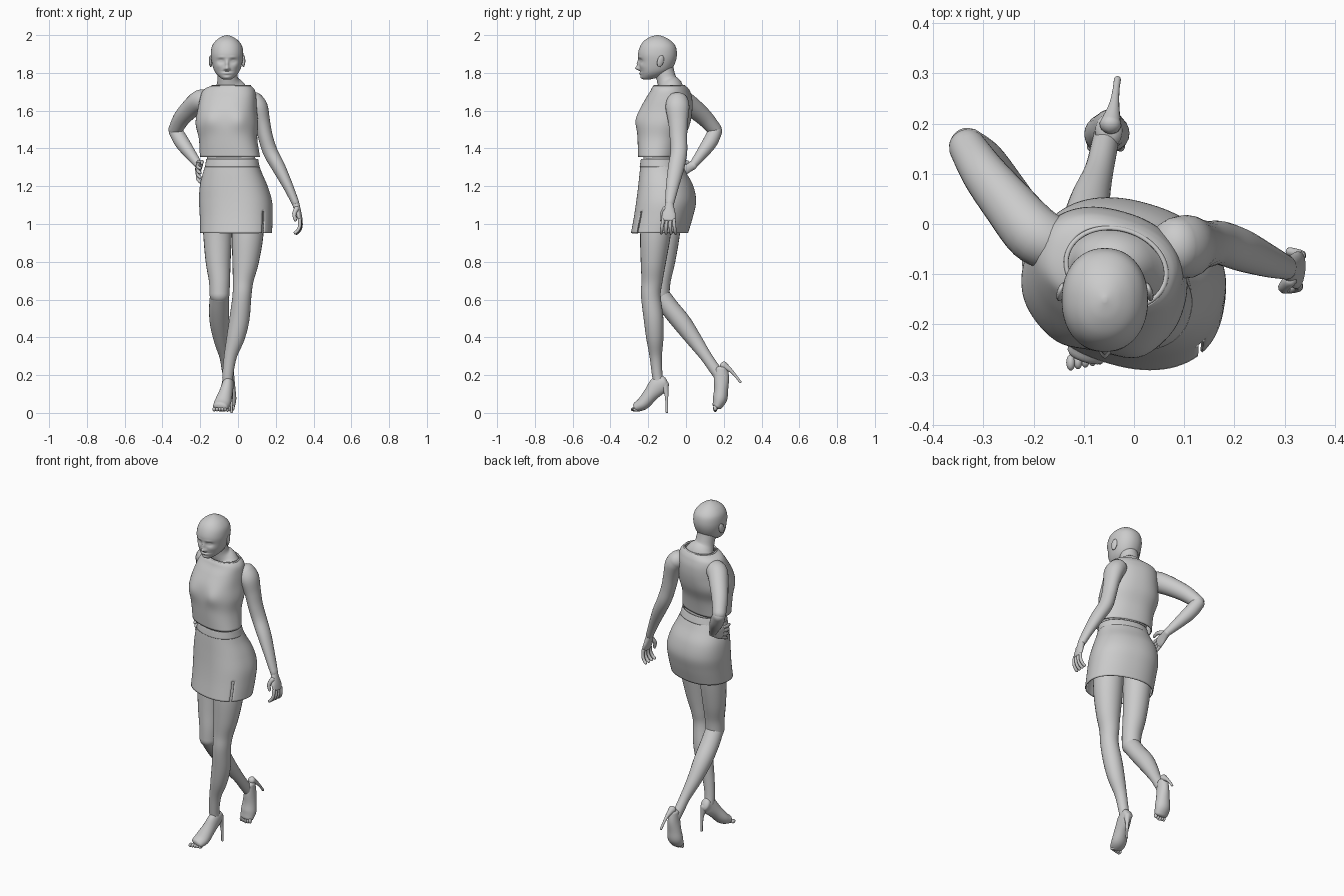
import bpy, bmesh
from math import sin, cos, pi, radians, exp, sqrt
from mathutils import Vector, Matrix


def spline(rows, n):
    """Catmull-Rom interpolation of equally long tuples."""
    out = []
    for i in range(len(rows) - 1):
        p = [rows[max(i - 1, 0)], rows[i], rows[i + 1], rows[min(i + 2, len(rows) - 1)]]
        for k in range(n):
            t = k / n
            out.append([0.5 * (2 * b + (c - a) * t + (2 * a - 5 * b + 4 * c - d) * t * t
                        + (3 * b - a - 3 * c + d) * t ** 3) for a, b, c, d in zip(*p)])
    return out + [list(rows[-1])]


def skin(name, rings, cap=True, thick=0.0):
    """Bridge rings of points into one smooth surface."""
    bm = bmesh.new()
    vs = [[bm.verts.new(p) for p in r] for r in rings]
    n = len(vs[0])
    for a, b in zip(vs, vs[1:]):
        for j in range(n):
            k = (j + 1) % n
            bm.faces.new((a[j], a[k], b[k], b[j]))
    if cap:
        bm.faces.new(vs[0][::-1])
        bm.faces.new(vs[-1])
        bmesh.ops.recalc_face_normals(bm, faces=bm.faces)
    return finish(name, bm, thick)


def finish(name, bm, thick=0.0):
    me = bpy.data.meshes.new(name)
    bm.to_mesh(me)
    bm.free()
    me.shade_smooth()
    ob = bpy.data.objects.new(name, me)
    bpy.context.collection.objects.link(ob)
    if thick:
        m = ob.modifiers.new("cloth", "SOLIDIFY")
        m.thickness, m.offset = thick, -1
    return ob


def loft(name, rows, turn=0, n=6, seg=64, power=2.0, cap=True, thick=0.0):
    """Horizontal oval sections: rows of (z, x0, x1, y0, y1), ovals turned about z."""
    c, s = cos(radians(turn)), sin(radians(turn))
    rings = []
    for z, x0, x1, y0, y1 in spline(rows, n):
        X, Y = (x1 - x0) / 2, (y1 - y0) / 2
        a = sqrt(max((X * X * c * c - Y * Y * s * s) / (c * c - s * s), 1e-6))
        b = sqrt(max((Y * Y * c * c - X * X * s * s) / (c * c - s * s), 1e-6))
        ring = []
        for j in range(seg):
            t = 2 * pi * j / seg
            u = a * abs(cos(t)) ** (2 / power) * (1 if cos(t) > 0 else -1)
            v = b * abs(sin(t)) ** (2 / power) * (1 if sin(t) > 0 else -1)
            ring.append(((x0 + x1) / 2 + u * c - v * s, (y0 + y1) / 2 + u * s + v * c, z))
        rings.append(ring)
    return skin(name, rings, cap, thick)


def tube(name, pts, ref=(1, 0, 0), n=5, seg=24, dome=0.8):
    """Limb along points (x, y, z, r) or (x, y, z, width, depth), with domed ends."""
    rows = spline([tuple(p) if len(p) == 5 else tuple(p) + (p[3],) for p in pts], n)
    P = [Vector(r[:3]) for r in rows]
    rings = []

    def ring(o, t, a, b):
        u = (Vector(ref) - t * t.dot(Vector(ref))).normalized()
        v = t.cross(u)
        rings.append([o + u * a * cos(2 * pi * j / seg) + v * b * sin(2 * pi * j / seg)
                      for j in range(seg)])
    for i, r in enumerate(rows):
        t = (P[min(i + 1, len(P) - 1)] - P[max(i - 1, 0)]).normalized()
        dm = dome * min(r[3], r[4])
        if i == 0:
            for q in (85, 60, 30):
                ring(P[i] - t * dm * sin(radians(q)), t, r[3] * cos(radians(q)), r[4] * cos(radians(q)))
        ring(P[i], t, r[3], r[4])
        if i == len(rows) - 1:
            for q in (30, 60, 85):
                ring(P[i] + t * dm * sin(radians(q)), t, r[3] * cos(radians(q)), r[4] * cos(radians(q)))
    return skin(name, rings)


def ball(name, loc, size, turn=(0, 0, 0)):
    bm = bmesh.new()
    m = Matrix.LocRotScale(Vector(loc), None, None)
    for k, ax in enumerate("XYZ"):
        m = m @ Matrix.Rotation(radians(turn[k]), 4, ax)
    bmesh.ops.create_uvsphere(bm, u_segments=20, v_segments=12, radius=1,
                              matrix=m @ Matrix.Diagonal((*size, 1)))
    return finish(name, bm)


def bump(ob, marks, ymax):
    """Push front-facing vertices forward by soft spots (x, z, width, height, amount)."""
    for v in ob.data.vertices:
        if v.co.y < ymax:
            x, z = v.co.x, v.co.z
            v.co.y -= sum(a * exp(-((x - mx) / sx) ** 2 - ((z - mz) / sz) ** 2)
                          for mx, mz, sx, sz, a in marks)


def hand(side, wrist, d, n, thumb, curl):
    """Palm, four curled fingers and a thumb; d points along the hand, n out of the palm."""
    o, d, n = Vector(wrist), Vector(d).normalized(), Vector(n)
    n = (n - d * n.dot(d)).normalized()
    w = d.cross(n)
    palm = [(*(o + d * q), a, b) for q, a, b in
            ((-.01, .021, .019), (.025, .029, .017), (.055, .037, .015), (.08, .036, .012))]
    tube(side + "_palm", palm, w)
    for i in range(4):
        p = o + d * .08 + w * (i - 1.5) * .019
        pts, ang = [(*p, .0095)], curl * .6
        for step in (.034, .026, .02):
            p = p + (d * cos(ang) + n * sin(ang) + w * (i - 1.5) * .08) * step
            pts.append((*p, .0095 - .05 * (.04 - step)))
            ang += curl
        tube(f"{side}_finger_{i + 1}", pts, w, 3, 10)
    b = o + d * .02 + w * thumb * .022
    q = (d * .7 + w * thumb * .45 + n * .55).normalized()
    tube(side + "_thumb", [(*b, .014), (*(b + q * .035), .011), (*(b + q * .04 + d * .03), .008)], n, 3, 10)


# Head with a modelled face
CX = -.058
head = loft("head", [
    (1.765, -.078, -.038, -.225, -.19), (1.775, -.094, -.022, -.236, -.15),
    (1.795, -.115, -.001, -.241, -.105), (1.82, -.129, .013, -.245, -.075),
    (1.86, -.14, .024, -.249, -.055), (1.9, -.144, .028, -.254, -.048),
    (1.94, -.138, .022, -.243, -.055), (1.97, -.118, .002, -.222, -.08),
    (1.99, -.09, -.026, -.19, -.113), (2.0, -.062, -.054, -.156, -.146)], n=8, seg=96, power=2.15)
face = [(CX, 1.824, .011, .011, .02), (CX, 1.848, .008, .02, .013), (CX, 1.797, .02, .006, .007),
        (CX, 1.808, .03, .004, -.003), (CX, 1.776, .02, .01, .005)]
for k in (-1, 1):
    face += [(CX + k * .033, 1.863, .017, .011, -.011), (CX + k * .033, 1.862, .011, .005, .006),
             (CX + k * .03, 1.883, .02, .005, .003), (CX + k * .045, 1.835, .018, .015, .004),
             (CX + k * .011, 1.821, .006, .006, .006)]
    ball("ear", (CX + k * .087, -.135, 1.862), (.008, .018, .032), (-15, 0, k * 20))
bump(head, face, -.17)
tube("neck", [(-.04, -.085, 1.68, .115, .085), (-.045, -.083, 1.722, .085, .068), (-.053, -.1, 1.757, .058, .053),
              (-.057, -.112, 1.8, .053, .051), (-.058, -.12, 1.84, .055, .052)], seg=40)

# Sleeveless top, with the bare waist showing under its hem
top = loft("sleeveless_top", [
    (1.355, -.2, .115, -.25, -.03), (1.45, -.205, .1, -.253, -.012), (1.53, -.222, .104, -.254, .018),
    (1.6, -.212, .098, -.242, .03), (1.66, -.2, .095, -.213, .03), (1.7, -.188, .09, -.188, .02),
    (1.72, -.168, .08, -.178, .008), (1.732, -.137, .066, -.17, -.006)],
    -16, seg=72, power=2.3, cap=False, thick=.006)
bump(top, [(-.15, 1.55, .05, .05, .012), (.01, 1.55, .05, .05, .014)], -.13)
loft("neckline_band", [(1.728, -.14, .069, -.173, -.003), (1.735, -.139, .068, -.171, -.005),
                       (1.735, -.131, .06, -.164, -.012), (1.726, -.131, .06, -.164, -.012)], -16, 2, cap=False)
loft("waist", [(1.28, -.165, .105, -.225, -.03), (1.36, -.165, .09, -.225, -.035),
               (1.46, -.18, .085, -.23, -.03)], -15)

# Short skirt with waistband and front slit
skirt = loft("skirt", [
    (.952, -.198, .178, -.288, .008), (1.04, -.2, .181, -.272, .034), (1.12, -.204, .178, -.26, .05),
    (1.2, -.2, .155, -.25, .036), (1.27, -.184, .125, -.243, 0), (1.32, -.168, .107, -.238, -.024)],
    -16, seg=80, power=2.25, cap=False)
bm = bmesh.new()
bm.from_mesh(skirt.data)
slit = min((f for f in bm.faces if f.calc_center_median().z < .97 and f.calc_center_median().y < -.15),
           key=lambda f: abs(f.calc_center_median().x - .128)).calc_center_median()
col = [f for f in bm.faces if f.calc_center_median().z < 1.07 and f.calc_center_median().y < -.15
       and abs(f.calc_center_median().x - slit.x) < .007]
bmesh.ops.delete(bm, geom=col, context="FACES")
bm.to_mesh(skirt.data)
bm.free()
m = skirt.modifiers.new("cloth", "SOLIDIFY")
m.thickness, m.offset = .006, -1
loft("waistband", [(1.303, -.174, .113, -.243, -.015), (1.325, -.17, .109, -.24, -.022),
                   (1.343, -.167, .106, -.237, -.028)], -16, 3, power=2.2, cap=False, thick=.008)

# Legs: left one standing, right one trailing with a bent knee
tube("left_leg", [(.055, -.15, 1.06, .085), (.05, -.163, .93, .083, .08), (.04, -.173, .8, .07, .067),
                  (.027, -.18, .7, .055, .056), (.021, -.186, .62, .05, .052), (.008, -.172, .5, .053, .052),
                  (-.012, -.165, .4, .048, .046), (-.04, -.16, .3, .034, .033), (-.054, -.152, .2, .029, .028),
                  (-.054, -.142, .15, .028, .03)])
tube("right_thigh", [(-.11, -.1, 1.06, .08), (-.108, -.108, .93, .075, .073), (-.105, -.122, .8, .066, .064),
                     (-.098, -.136, .7, .056, .055), (-.098, -.14, .62, .052, .052)])
tube("right_calf", [(-.098, -.138, .625, .05), (-.1, -.085, .555, .053, .05), (-.098, -.02, .475, .051, .05),
                    (-.088, .045, .385, .04, .041), (-.07, .105, .3, .029, .031), (-.06, .15, .235, .027, .03),
                    (-.055, .175, .2, .026, .03)])

# High-heeled open-toe shoes
tube("left_shoe", [(-.05, -.112, .165, .027, .036), (-.054, -.145, .145, .031, .05), (-.066, -.185, .1, .037, .04),
                   (-.082, -.225, .052, .044, .035), (-.094, -.26, .032, .04, .027)], dome=.5)
tube("left_heel", [(-.046, -.112, .15, .022), (-.038, -.104, .1, .011), (-.035, -.102, .05, .007),
                   (-.034, -.101, .004, .007)], seg=14)
tube("right_shoe", [(-.05, .186, .235, .027, .034), (-.05, .188, .185, .031, .04), (-.052, .186, .125, .039, .037),
                    (-.054, .18, .075, .045, .038), (-.056, .165, .036, .04, .026)], dome=.5)
tube("right_heel", [(-.047, .198, .252, .022), (-.04, .235, .226, .011), (-.036, .265, .193, .007),
                    (-.033, .288, .163, .007)], seg=14)
for i in range(5):
    k = (i - 2) * .0145
    ball("left_toe", (-.097 + k, -.276 + .003 * i, .019), (.009, .016, .011))
    ball("right_toe", (-.056 + k, .155, .021 + .003 * abs(i - 2)), (.009, .011, .016))

# Arms: right hand on the hip, left arm hanging out to the side
tube("right_upper_arm", [(-.16, -.04, 1.655, .055), (-.2, -.018, 1.652, .058), (-.25, .04, 1.612, .052),
                         (-.298, .1, 1.56, .045), (-.333, .155, 1.497, .037)], (0, 0, 1))
tube("right_forearm", [(-.333, .157, 1.495, .036), (-.295, .125, 1.43, .039), (-.24, .07, 1.355, .028),
                       (-.208, .037, 1.312, .021)], (0, 0, 1))
tube("left_arm", [(.08, -.045, 1.652, .052, .058), (.106, -.045, 1.615, .053, .063), (.128, -.042, 1.54, .042, .052),
                  (.146, -.04, 1.46, .039, .046), (.172, -.038, 1.38, .039, .044), (.215, -.052, 1.3, .036, .043),
                  (.265, -.072, 1.2, .027, .034), (.305, -.087, 1.11, .02, .024)])
hand("right", (-.206, .033, 1.308), (-.1, -.92, -.3), (1, 0, 0), 1, .2)
hand("left", (.308, -.088, 1.1), (.28, -.06, -1), (-1, .1, 0), -1, .42)
